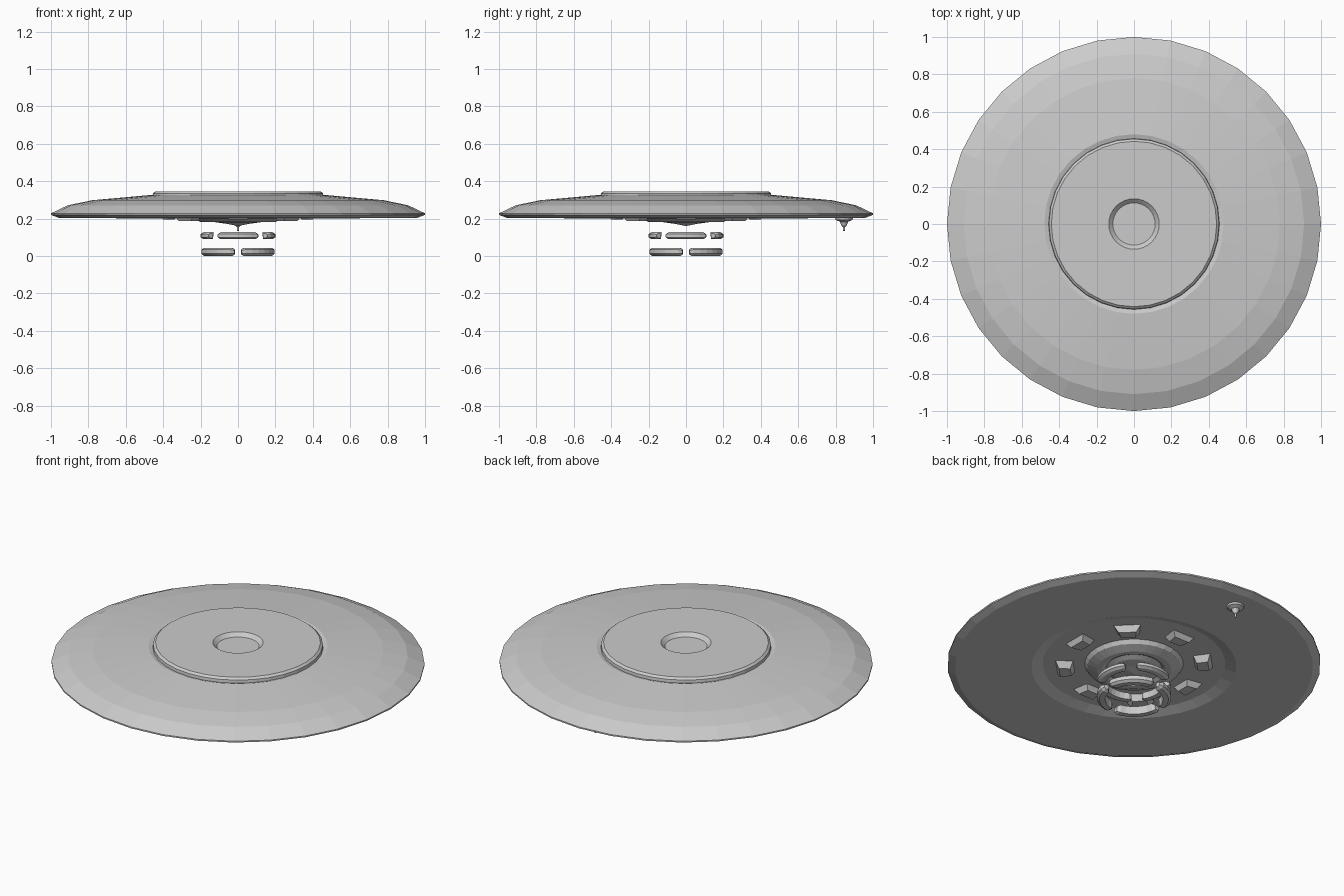
import bpy, bmesh, math

if "Cube" in bpy.data.objects:
    bpy.data.objects.remove(bpy.data.objects["Cube"])

# One plain grey hull colour
hull = bpy.data.materials.new("hull_grey")
hull.diffuse_color = (0.6, 0.6, 0.6, 1)
hull.use_nodes = True
hull.node_tree.nodes["Principled BSDF"].inputs["Base Color"].default_value = hull.diffuse_color


def finish(name, bm):
    bmesh.ops.recalc_face_normals(bm, faces=bm.faces)
    me = bpy.data.meshes.new(name)
    bm.to_mesh(me)
    bm.free()
    me.materials.append(hull)
    ob = bpy.data.objects.new(name, me)
    bpy.context.collection.objects.link(ob)
    return ob


def lathe(name, profile, sides, centre=(0, 0)):
    """Spin an (r, z) profile around z; profile starts and ends on the axis."""
    bm = bmesh.new()
    rings = []
    for r, z in profile:
        n = 1 if r == 0 else sides
        rings.append([bm.verts.new((centre[0] + r * math.cos(2 * math.pi * i / sides),
                                    centre[1] + r * math.sin(2 * math.pi * i / sides), z))
                      for i in range(n)])
    for a, b in zip(rings, rings[1:]):
        for i in range(sides):
            quad = [a[i % len(a)], a[(i + 1) % len(a)], b[(i + 1) % len(b)], b[i % len(b)]]
            bm.faces.new(list(dict.fromkeys(quad)))
    return finish(name, bm)


def arc(name, mid, half, section, steps=6):
    """Curved bar with a closed (r, z) section and pinched ends."""
    bm = bmesh.new()
    cr = sum(p[0] for p in section) / len(section)
    cz = sum(p[1] for p in section) / len(section)
    rings = []
    angles = [-half] + [half * 0.86 * (2 * i / steps - 1) for i in range(steps + 1)] + [half]
    for k, d in enumerate(angles):
        s = 0.6 if k in (0, len(angles) - 1) else 1
        a = math.radians(mid + d)
        rings.append([bm.verts.new(((cr + (r - cr) * s) * math.cos(a),
                                    (cr + (r - cr) * s) * math.sin(a), cz + (z - cz) * s))
                      for r, z in section])
    n = len(section)
    for a, b in zip(rings, rings[1:]):
        for i in range(n):
            bm.faces.new((a[i], a[(i + 1) % n], b[(i + 1) % n], b[i]))
    bm.faces.new(rings[0])
    bm.faces.new(rings[-1])
    return finish(name, bm)


def pad(name, angle, r, depth, z_low):
    """Tapered block hanging under the hull."""
    bm = bmesh.new()
    bmesh.ops.create_cube(bm, size=1)
    a = math.radians(angle)
    for v in bm.verts:
        low = v.co.z < 0
        x = r + v.co.x * depth * (0.6 if low else 1)
        y = v.co.y * (0.085 if low else 0.14) * (1.12 if v.co.x > 0 else 0.88)
        v.co = (x * math.cos(a) - y * math.sin(a), x * math.sin(a) + y * math.cos(a),
                z_low if low else 0.23)
    return finish(name, bm)


# Saucer hull with raised top platform, centre dish and underside recess
lathe("saucer_hull", [
    (0, 0.325), (0.113, 0.325), (0.135, 0.346), (0.442, 0.346), (0.455, 0.335), (0.457, 0.318),
    (0.48, 0.325), (0.78, 0.298), (0.91, 0.271), (1.0, 0.228), (1.0, 0.22), (0.96, 0.204),
    (0.55, 0.201), (0.49, 0.222), (0, 0.222)], 32)

# Emitter bowl under the centre
lathe("emitter_bowl", [
    (0, 0.23), (0.27, 0.23), (0.25, 0.201), (0.2, 0.182), (0.17, 0.182), (0.15, 0.193),
    (0.12, 0.18), (0.06, 0.172), (0, 0.16)], 32)

# Pads around the bowl
for i in range(8):
    diagonal = i % 2
    pad(f"underside_pad_{i}", 45 * i, 0.37, 0.1, 0.186 if diagonal else 0.194)

# Two floating rings of four curved bars
for i in range(4):
    arc(f"upper_ring_bar_{i}", 90 * i, 35, [
        (0.155, 0.09), (0.185, 0.09), (0.2, 0.1), (0.2, 0.117), (0.185, 0.127), (0.15, 0.127)])
    arc(f"lower_ring_bar_{i}", 90 * i + 45, 39, [
        (0.155, 0.0), (0.185, 0.0), (0.2, 0.012), (0.2, 0.034), (0.185, 0.044), (0.15, 0.044)])

# Small antenna under the back edge
lathe("antenna", [(0, 0.21), (0.05, 0.21), (0.045, 0.193), (0.022, 0.183), (0.014, 0.162),
                  (0.006, 0.155), (0.005, 0.135), (0, 0.133)], 12, (0, 0.845))
